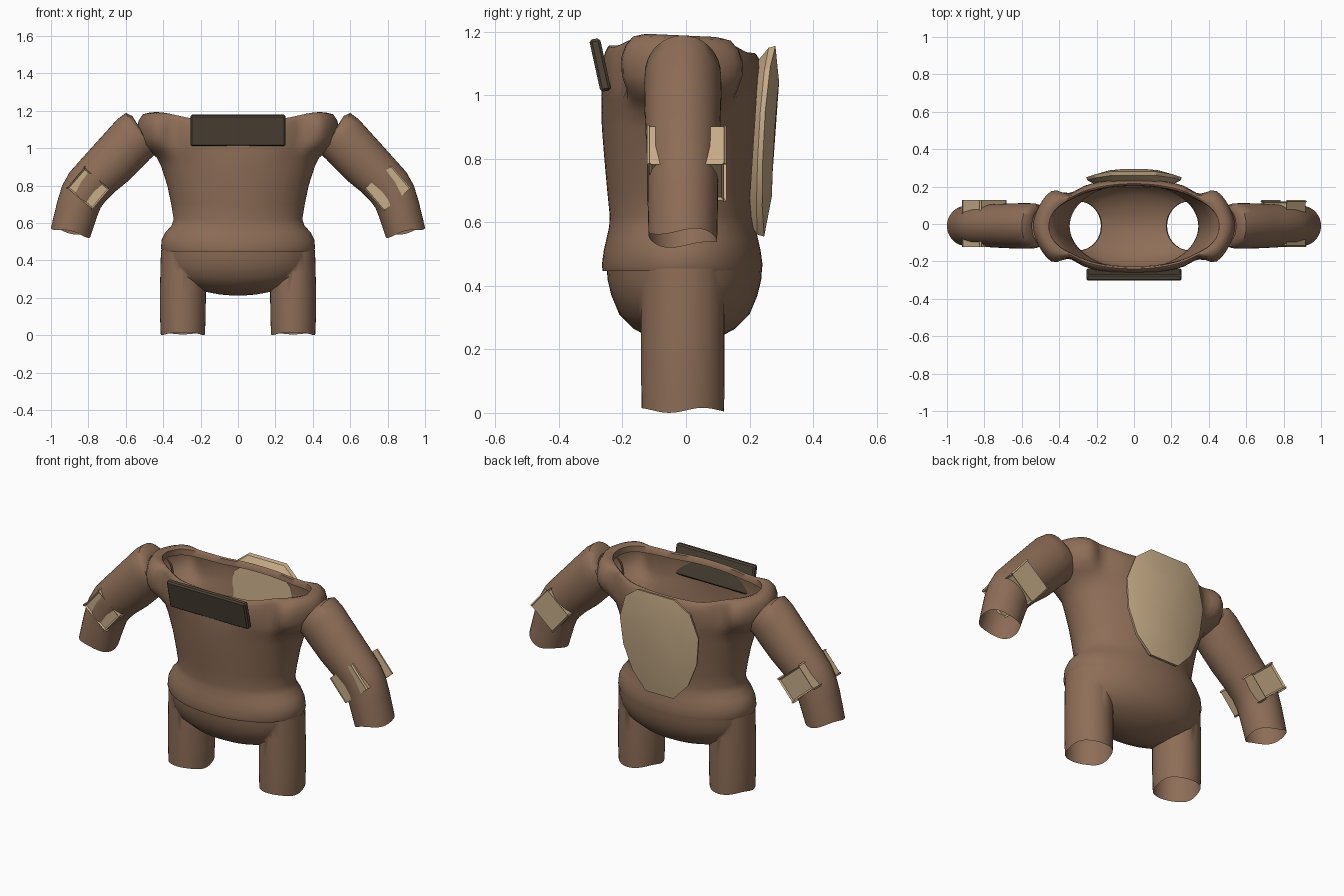
import bpy, bmesh, math
from mathutils import Vector

if "Cube" in bpy.data.objects:
    bpy.data.objects.remove(bpy.data.objects["Cube"])


def material(name, rgb):
    m = bpy.data.materials.new(name)
    m.diffuse_color = (*rgb, 1)
    m.use_nodes = True
    m.node_tree.nodes["Principled BSDF"].inputs["Base Color"].default_value = m.diffuse_color
    return m


BROWN = material("brown cloth", (0.27, 0.155, 0.096))
BEIGE = material("beige armour", (0.58, 0.42, 0.25))
DARK = material("dark plate", (0.078, 0.058, 0.038))


def make_object(name, bm, mat, angle=None):
    bmesh.ops.recalc_face_normals(bm, faces=bm.faces)
    me = bpy.data.meshes.new(name)
    bm.to_mesh(me)
    bm.free()
    me.materials.append(mat)
    ob = bpy.data.objects.new(name, me)
    bpy.context.collection.objects.link(ob)
    if angle:
        smooth(ob, angle)
    return ob


def smooth(ob, angle):
    bpy.ops.object.select_all(action='DESELECT')
    bpy.context.view_layer.objects.active = ob
    ob.select_set(True)
    bpy.ops.object.shade_smooth_by_angle(angle=math.radians(angle))


def loft(bm, rings, cap=False):
    """Skin a list of closed point rings."""
    loops = [[bm.verts.new(p) for p in r] for r in rings]
    n = len(loops[0])
    for a, b in zip(loops, loops[1:]):
        for i in range(n):
            j = (i + 1) % n
            bm.faces.new((a[i], a[j], b[j], b[i]))
    if cap:
        bm.faces.new(loops[0])
        bm.faces.new(loops[-1])
    return loops


def angles(n):
    return [2 * math.pi * i / n for i in range(n)]


def ellipse(cx, cy, z, rx, ry, n=40):
    return [(cx + rx * math.cos(t), cy + ry * math.sin(t), z) for t in angles(n)]


# Torso: open shell with flared hem, swelling shoulders and a folded neck rim
def gauss(x, c, w):
    return math.exp(-((x - c) / w) ** 2)


def torso_ring(z, hw, hy, bulge=0, lift=0):
    pts = []
    for t in angles(72):
        c, s = math.cos(t), math.sin(t)
        x = hw * c
        ax = abs(x)
        b = bulge * (gauss(ax, 0.45, 0.07) - 0.6 * gauss(ax, 0.34, 0.05))
        y = hy * s + b * max(-1, min(1, 3 * s)) - 0.012
        k = min(1, max(0, (ax - 0.2) / 0.25))
        pts.append((x, y, z + lift * k * k * (3 - 2 * k) - 0.012 * s * (lift > 0)))
    return pts


TORSO = [  # height, half width, half depth, shoulder bulge, rim lift
    (0.455, 0.385, 0.235), (0.447, 0.405, 0.25), (0.465, 0.412, 0.253), (0.51, 0.408, 0.247),
    (0.55, 0.388, 0.238), (0.585, 0.356, 0.23), (0.62, 0.344, 0.228),
    (0.70, 0.357, 0.236), (0.80, 0.378, 0.245), (0.90, 0.41, 0.253),
    (0.95, 0.435, 0.254, 0.005), (0.985, 0.48, 0.254, 0.015),
    (1.02, 0.52, 0.253, 0.03), (1.06, 0.537, 0.252, 0.042),
    (1.10, 0.54, 0.25, 0.045, 0.01), (1.125, 0.53, 0.242, 0.04, 0.025),
    (1.14, 0.51, 0.234, 0.025, 0.04), (1.145, 0.478, 0.228, 0.012, 0.043),
    (1.14, 0.455, 0.22, 0.005, 0.04), (1.11, 0.455, 0.215, 0.005, 0.035),
]
bm = bmesh.new()
loft(bm, [torso_ring(*r) for r in TORSO])
make_object("torso", bm, BROWN, 50)

# Hips and legs: rounded bowl joined to two tubes, open at top and bottom
HIPS = [(0.47, 0.403, 0.245), (0.42, 0.40, 0.242), (0.37, 0.39, 0.23),
        (0.31, 0.355, 0.205), (0.265, 0.28, 0.16), (0.235, 0.19, 0.105),
        (0.218, 0.10, 0.055), (0.212, 0.03, 0.015)]
bm = bmesh.new()
loft(bm, [ellipse(0, -0.005, z, rx, ry, 56) for z, rx, ry in HIPS], True)
hips = make_object("hips_and_legs", bm, BROWN)
LEG = [(0.008, 0.118, 0.13), (0.1, 0.122, 0.131), (0.22, 0.123, 0.131),
       (0.34, 0.12, 0.131), (0.455, 0.117, 0.13)]
for side in (-1, 1):
    bm = bmesh.new()
    loft(bm, [ellipse(side * 0.295, -0.01, z, rx, ry, 36) for z, rx, ry in LEG], True)
    leg = make_object("leg_helper", bm, BROWN)
    mod = hips.modifiers.new("join", 'BOOLEAN')
    mod.operation = 'UNION'
    mod.solver = 'EXACT'
    mod.object = leg
    bpy.context.view_layer.objects.active = hips
    bpy.ops.object.modifier_apply(modifier=mod.name)
    bpy.data.objects.remove(leg)
bm = bmesh.new()
bm.from_mesh(hips.data)
ends = [f for f in bm.faces if abs(f.normal.z) > 0.99
        and (f.calc_center_median().z > 0.43 or f.calc_center_median().z < 0.05)]
bmesh.ops.delete(bm, geom=ends, context='FACES')
for v in bm.verts:  # uneven leg hems
    if v.co.z < 0.05:
        v.co.z += 0.008 * math.sin(v.co.y * 30)
bm.to_mesh(hips.data)
bm.free()
smooth(hips, 50)

# Arms: bent open sleeves, each ring set by its upper point, lower point and half depth
ARM = [((0.545, 1.14), (0.455, 0.99), 0.09), ((0.565, 1.172), (0.45, 0.96), 0.112),
       ((0.60, 1.188), (0.47, 0.943), 0.12), ((0.645, 1.155), (0.505, 0.905), 0.122),
       ((0.74, 1.05), (0.58, 0.83), 0.12), ((0.83, 0.95), (0.66, 0.765), 0.116),
       ((0.90, 0.872), (0.71, 0.715), 0.112), ((0.94, 0.80), (0.735, 0.68), 0.111),
       ((0.965, 0.72), (0.755, 0.63), 0.111), ((1.0, 0.575), (0.79, 0.525), 0.108)]


def arm_ring(top, low, depth, side, wave=0):
    pts = []
    for t in angles(36):
        a = (1 + math.cos(t)) / 2
        x = low[0] + (top[0] - low[0]) * a
        z = low[1] + (top[1] - low[1]) * a + wave * math.sin(3 * t)
        pts.append((side * x, -0.01 + depth * math.sin(t), z))
    return pts


def box(name, mat, center, u, v, w, bevel):
    """Box from a centre and three half-extent vectors."""
    bm = bmesh.new()
    bmesh.ops.create_cube(bm, size=2)
    u, v, w, center = (Vector(q) for q in (u, v, w, center))
    for p in bm.verts:
        p.co = center + u * p.co.x + v * p.co.y + w * p.co.z
    bmesh.ops.bevel(bm, geom=bm.edges[:], offset=bevel, segments=1, affect='EDGES')
    return make_object(name, bm, mat)


for side, label in ((-1, "left"), (1, "right")):
    bm = bmesh.new()
    loft(bm, [arm_ring(*r, side, 0.008 * (i == len(ARM) - 1)) for i, r in enumerate(ARM)])
    make_object(label + "_arm", bm, BROWN, 50)
    # Elbow block whose corners break through the sleeve
    box(label + "_elbow_pad", BEIGE, (side * 0.80, 0.002, 0.785),
        (side * 0.067, 0, 0.057), (0, 0.117, 0), (side * 0.046, 0, -0.054), 0.008)

# Chest plate: tilted dark slab at the collar
box("chest_plate", DARK, (0, -0.27, 1.095), (0.255, 0, 0),
    (0, 0.017, 0.003), (0, -0.018, 0.082), 0.008)

# Back plate: domed shield leaning outward at the top
HALF = [(0.12, 1.155), (0.21, 1.085), (0.255, 0.95), (0.238, 0.79), (0.18, 0.65), (0.09, 0.555)]
outline = HALF + [(-x, z) for x, z in reversed(HALF)]


def shield_ring(scale, offset, edge):
    pts = []
    for x, z in outline:
        x, z = x * scale, 0.87 + (z - 0.87) * scale
        y = 0.262 + (z - 0.55) * 0.066 + offset - edge * abs(x) / 0.255
        pts.append((x, y, z))
    return pts


bm = bmesh.new()
loft(bm, [shield_ring(0.85, -0.07, 0), shield_ring(0.98, -0.03, 0.025),
          shield_ring(1, -0.004, 0.035), shield_ring(0.6, 0.002, 0.012)], True)
make_object("back_plate", bm, BEIGE, 25)
